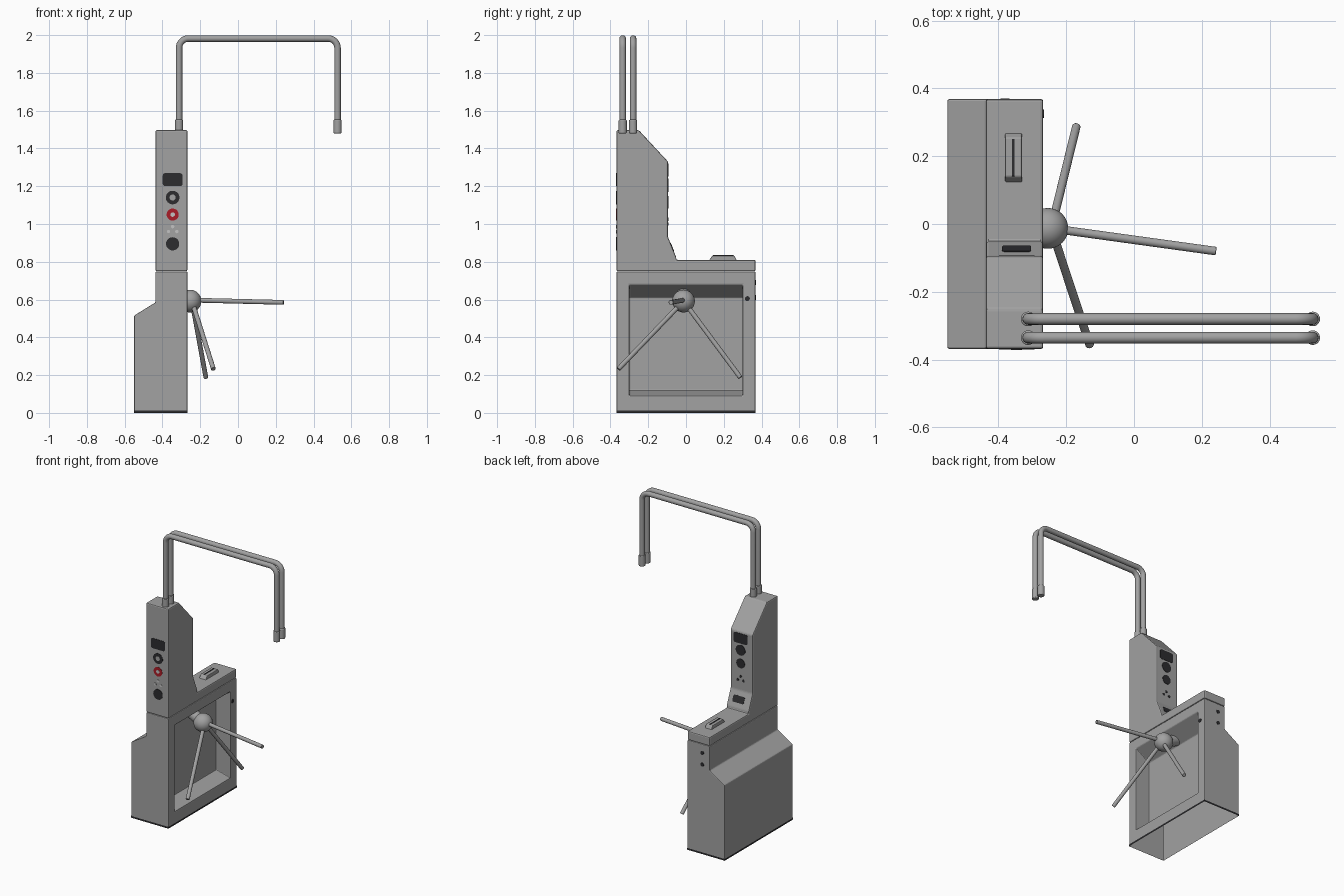
import bpy, bmesh, math
from mathutils import Vector

if "Cube" in bpy.data.objects:
    bpy.data.objects.remove(bpy.data.objects["Cube"])


def material(name, rgb):
    m = bpy.data.materials.new(name)
    m.diffuse_color = (*rgb, 1)
    m.use_nodes = True
    m.node_tree.nodes["Principled BSDF"].inputs["Base Color"].default_value = m.diffuse_color
    return m


STEEL = material("brushed steel grey", (0.36, 0.36, 0.36))
DARK = material("dark plastic", (0.025, 0.025, 0.028))
RED = material("signal red", (0.40, 0.012, 0.02))
PALE = material("pale grey", (0.55, 0.55, 0.55))


def finish(ob, mat, bevel=0, segments=2, smooth=True):
    ob.data.materials.clear()
    ob.data.materials.append(mat)
    bpy.ops.object.select_all(action='DESELECT')
    ob.select_set(True)
    bpy.context.view_layer.objects.active = ob
    if smooth:
        bpy.ops.object.shade_smooth_by_angle(angle=math.radians(35))
    if bevel:
        b = ob.modifiers.new("edge rounding", 'BEVEL')
        b.width, b.segments = bevel, segments
        b.limit_method, b.angle_limit = 'ANGLE', math.radians(20)
    return ob


def from_bmesh(name, bm):
    bmesh.ops.recalc_face_normals(bm, faces=bm.faces)
    me = bpy.data.meshes.new(name)
    bm.to_mesh(me)
    bm.free()
    ob = bpy.data.objects.new(name, me)
    bpy.context.collection.objects.link(ob)
    return ob


def extrude_x(name, profile, x0, x1, mat, bevel):
    """Solid from a (y, z) outline swept along x."""
    bm = bmesh.new()
    face = bm.faces.new([bm.verts.new((x0, y, z)) for y, z in profile])
    geo = bmesh.ops.extrude_face_region(bm, geom=[face])["geom"]
    bmesh.ops.translate(bm, vec=(x1 - x0, 0, 0),
                        verts=[g for g in geo if isinstance(g, bmesh.types.BMVert)])
    return finish(from_bmesh(name, bm), mat, bevel, smooth=False)


def rod(name, a, b, r, mat, bevel=0, sides=32):
    a, b = Vector(a), Vector(b)
    bpy.ops.mesh.primitive_cylinder_add(vertices=sides, radius=r, depth=(b - a).length,
                                        location=(a + b) / 2)
    ob = bpy.context.object
    ob.name = name
    ob.rotation_euler = (b - a).to_track_quat('Z', 'Y').to_euler()
    return finish(ob, mat, bevel)


def disc(name, pos, normal, r, mat, t=0.002):
    n, p = Vector(normal).normalized(), Vector(pos)
    return rod(name, p - n * 0.001, p + n * t, r, mat)


def plate(name, pos, size, mat, tilt=0, corner=0.012):
    """Thin rounded rectangle; its thin direction is y before tilting about x."""
    w, h = size[0] / 2, size[1] / 2
    bm = bmesh.new()
    pts = []
    for cx, cz, a0 in ((1, 1, 0), (-1, 1, 90), (-1, -1, 180), (1, -1, 270)):
        for k in range(5):
            a = math.radians(a0 + k * 22.5)
            pts.append((cx * (w - corner) + corner * math.cos(a), -0.002,
                        cz * (h - corner) + corner * math.sin(a)))
    face = bm.faces.new([bm.verts.new(p) for p in pts])
    geo = bmesh.ops.extrude_face_region(bm, geom=[face])["geom"]
    bmesh.ops.translate(bm, vec=(0, 0.004, 0),
                        verts=[g for g in geo if isinstance(g, bmesh.types.BMVert)])
    ob = from_bmesh(name, bm)
    ob.location, ob.rotation_euler = pos, (tilt, 0, 0)
    return finish(ob, mat, smooth=False)


Y0, Y1, XL, XM, XR = -0.368, 0.368, -0.55, -0.437, -0.268

# Cabinet: open-bottomed shell with stepped left side and a recess on the right
bm = bmesh.new()
outline = [(XR, 0), (XL, 0), (XL, 0.515), (XM, 0.585), (XM, 0.748), (XR, 0.748)]
front = [bm.verts.new((x, Y0, z)) for x, z in outline]
back = [bm.verts.new((x, Y1, z)) for x, z in outline]
bm.faces.new(front)
bm.faces.new(back)
for i in range(1, 5):
    bm.faces.new((front[i], front[i + 1], back[i + 1], back[i]))


def rect(x, z0, z1):
    return [bm.verts.new((x, y, z)) for y, z in ((-0.3, z0), (0.3, z0), (0.3, z1), (-0.3, z1))]


rings = [[front[0], back[0], back[5], front[5]], rect(XR, 0.09, 0.68), rect(-0.375, 0.118, 0.61)]
for a, b in zip(rings, rings[1:]):
    for i in range(4):
        j = (i + 1) % 4
        bm.faces.new((a[i], a[j], b[j], b[i]))
bm.faces.new(rings[2])
finish(from_bmesh("cabinet", bm), STEEL, 0.005, smooth=False)

# Dark foot strip around the bottom edge
bm = bmesh.new()
lo, hi = [[bm.verts.new((x, y, z)) for x, y in ((XL - .001, Y0 - .001), (XR + .001, Y0 - .001),
          (XR + .001, Y1 + .001), (XL - .001, Y1 + .001))] for z in (0, 0.012)]
for i in range(4):
    j = (i + 1) % 4
    bm.faces.new((lo[i], lo[j], hi[j], hi[i]))
finish(from_bmesh("foot_strip", bm), DARK, smooth=False)

# Pillar and lid in one side outline
extrude_x("pillar_and_lid",
          [(Y0, 0.75), (Y1, 0.75), (Y1, 0.81), (-0.052, 0.81), (-0.052, 0.825), (-0.095, 0.93),
           (-0.095, 1.33), (-0.25, 1.497), (Y0, 1.497)], XM, XR, STEEL, 0.008)

# Card reader on the lid
extrude_x("card_reader", [(0.12, 0.805), (0.27, 0.805), (0.255, 0.833), (0.14, 0.833)],
          -0.38, -0.33, STEEL, 0.004)
extrude_x("card_slot", [(0.135, 0.82), (0.255, 0.82), (0.25, 0.835), (0.142, 0.835)],
          -0.36, -0.352, DARK, 0)

# Control panels on the pillar's front and back
CX = -0.346
for side, y, n, zs in (("front", Y0, -1, (1.235, 1.14, 1.05, 0.97)),
                       ("back", -0.095, 1, (1.285, 1.205, 1.115, 1.01))):
    nrm = (0, n, 0)
    plate(side + "_screen", (CX, y, zs[0]), (0.105, 0.068), DARK)
    disc(side + "_upper_button", (CX, y, zs[1]), nrm, 0.036, DARK)
    lamp = RED if side == "front" else DARK
    disc(side + "_lamp", (CX, y, zs[2]), nrm, 0.032, lamp)
    if side == "front":
        disc("front_button_core", (CX, y, zs[1]), nrm, 0.016, STEEL, 0.003)
        disc("front_lamp_core", (CX, y, zs[2]), nrm, 0.012, PALE, 0.003)
        disc("front_lower_button", (CX, y, 0.895), nrm, 0.035, DARK)
    for i, (dx, dz) in enumerate(((-0.022, -0.01), (0.022, -0.01), (0, 0.016))):
        disc(f"{side}_indicator_{i}", (CX + dx, y, zs[3] + dz), nrm, 0.009,
             PALE if side == "front" else DARK)
plate("slope_display", (CX, -0.0735, 0.8775), (0.085, 0.045), DARK,
      tilt=math.atan2(0.043, 0.105), corner=0.008)

# Locks on the cabinet's right and back faces
disc("right_lock", (XR, 0.325, 0.605), (1, 0, 0), 0.013, DARK)
for i, z in enumerate((0.61, 0.69)):
    disc(f"back_lock_{i}", (-0.38, Y1, z), (0, 1, 0), 0.013, DARK)

# Rotating hub, its shaft and three arms
HUB = Vector((-0.254, -0.013, 0.592))
bpy.ops.mesh.primitive_uv_sphere_add(segments=40, ring_count=20, radius=0.06, location=HUB)
bpy.context.object.name = "hub"
finish(bpy.context.object, STEEL)
rod("hub_shaft", HUB, HUB + Vector((-0.12, 0, 0.06)), 0.036, STEEL)
for i, tip in enumerate(((0.242, -0.08, 0.585), (-0.13, -0.358, 0.232), (-0.17, 0.288, 0.187))):
    start = HUB + Vector((0.01, 0, 0.005 if i == 0 else 0))
    rod(f"arm_{i}", start, tip, 0.0125, STEEL, 0.002)

# Twin overhead arches with end collars
XA, XB, TOP, BEND = -0.312, 0.527, 1.982, 0.05
for i, y in enumerate((-0.28, -0.335)):
    path = [(XA, 1.48)]
    for cx, a0 in ((XA + BEND, 180), (XB - BEND, 90)):
        for k in range(9):
            a = math.radians(a0 - k * 11.25)
            path.append((cx + BEND * math.cos(a), TOP - BEND + BEND * math.sin(a)))
    path.append((XB, 1.49))
    cu = bpy.data.curves.new("arch", 'CURVE')
    cu.dimensions, cu.bevel_depth, cu.bevel_resolution = '3D', 0.0172, 6
    cu.use_fill_caps = True
    sp = cu.splines.new('POLY')
    sp.points.add(len(path) - 1)
    for p, (x, z) in zip(sp.points, path):
        p.co = (x, y, z, 1)
    ob = bpy.data.objects.new(f"arch_tube_{i}", cu)
    bpy.context.collection.objects.link(ob)
    bpy.ops.object.select_all(action='DESELECT')
    ob.select_set(True)
    bpy.context.view_layer.objects.active = ob
    bpy.ops.object.convert(target='MESH')
    finish(bpy.context.object, STEEL)
    for x, end in ((XA, "pillar"), (XB, "free")):
        rod(f"{end}_collar_{i}", (x, y, 1.48), (x, y, 1.552), 0.0215, STEEL, 0.004)
